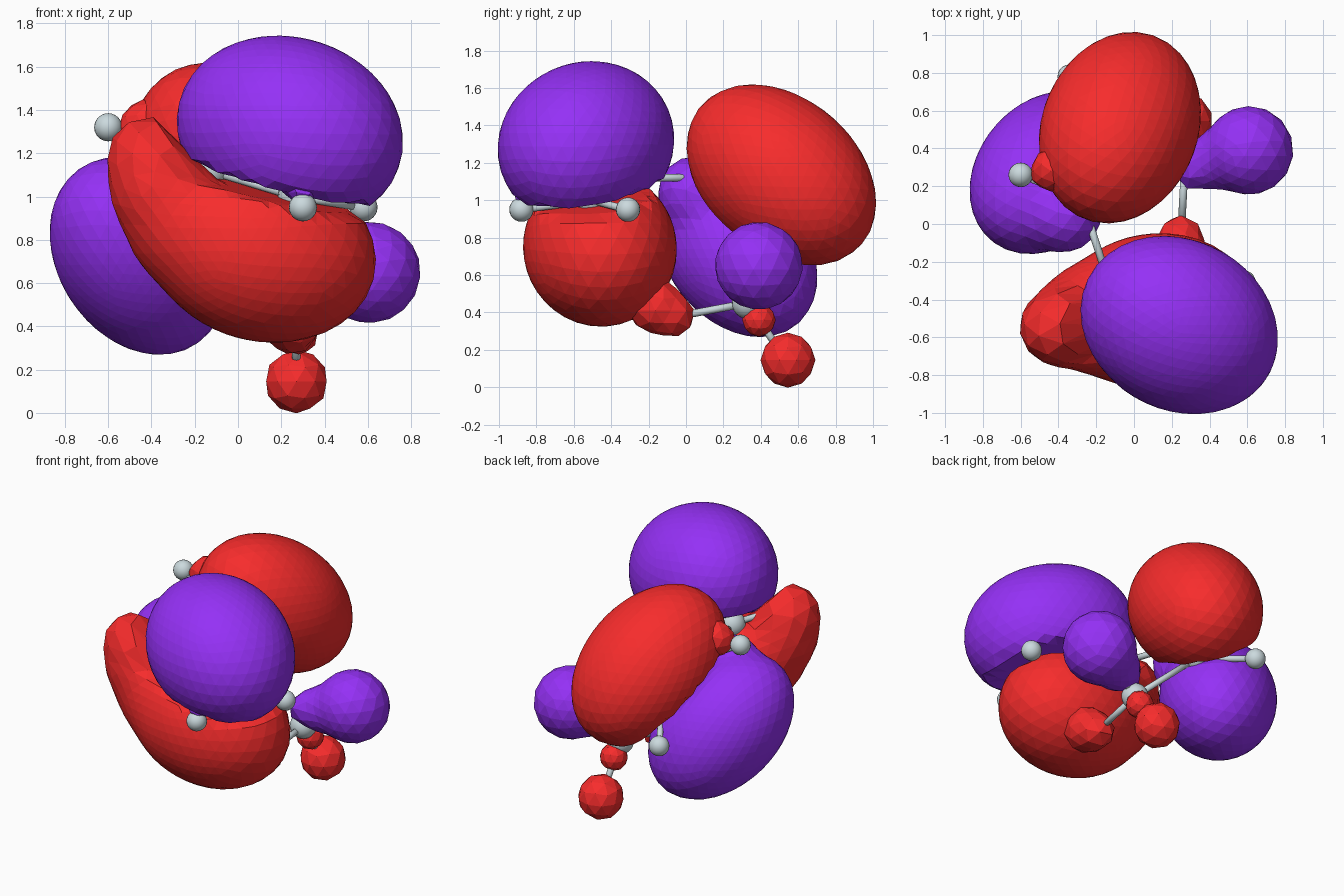
import bpy, bmesh, math
from mathutils import Vector

if "Cube" in bpy.data.objects:
    bpy.data.objects.remove(bpy.data.objects["Cube"])


def material(name, rgb):
    m = bpy.data.materials.new(name)
    m.diffuse_color = (*rgb, 1)
    m.use_nodes = True
    m.node_tree.nodes["Principled BSDF"].inputs["Base Color"].default_value = m.diffuse_color
    return m


RED = material("red_phase", (0.93, 0.025, 0.025))
PURPLE = material("purple_phase", (0.3, 0.03, 0.92))
PALE = material("pale_atoms", (0.6, 0.7, 0.73))


def add_object(name, bm, mat, smooth=False):
    me = bpy.data.meshes.new(name)
    bm.to_mesh(me)
    bm.free()
    for p in me.polygons:
        p.use_smooth = smooth
    me.materials.append(mat)
    ob = bpy.data.objects.new(name, me)
    bpy.context.collection.objects.link(ob)


def ball(x, y, z, r):
    c = Vector((x, y, z))
    return lambda p: math.exp(3 * (1 - (p - c).length_squared / r ** 2))


def egg(centre, long_dir, normal, radii, plane_point, side, gap=0.02):
    """Ellipsoid (long, cross, normal radii) flattened where it meets the bond plane."""
    c, n, q = Vector(centre), Vector(normal).normalized(), Vector(plane_point)
    u = Vector(long_dir)
    u = (u - n * u.dot(n)).normalized()
    w = n.cross(u)
    a, b, h = radii

    def field(p):
        if (p - q).dot(n) * side < gap:
            return 0
        d = p - c
        s = (d.dot(u) / a) ** 2 + (d.dot(w) / b) ** 2 + (d.dot(n) / h) ** 2
        return math.exp(3 * (1 - s))
    return field


def lobe(name, mat, centre, fields, detail):
    """Faceted skin around a blended group of balls and eggs."""
    c = Vector(centre)

    def inside(p):
        return sum(f(p) for f in fields) > 1

    bm = bmesh.new()
    bmesh.ops.create_icosphere(bm, subdivisions=detail, radius=1)
    for v in bm.verts:
        d = v.co.normalized()
        t = 1.0
        while t > 0.02 and not inside(c + d * t):
            t -= 0.02
        lo, hi = t, t + 0.02
        for _ in range(6):
            mid = (lo + hi) / 2
            if inside(c + d * mid):
                lo = mid
            else:
                hi = mid
        v.co = c + d * lo
    add_object(name, bm, mat)


def atom(name, co, r):
    bm = bmesh.new()
    bmesh.ops.create_uvsphere(bm, u_segments=20, v_segments=12, radius=r)
    bmesh.ops.translate(bm, verts=bm.verts, vec=co)
    add_object(name, bm, PALE, True)


def bond(name, a, b):
    a, b = Vector(a), Vector(b)
    bm = bmesh.new()
    bmesh.ops.create_cone(bm, cap_ends=True, segments=12, radius1=0.02, radius2=0.02,
                          depth=(b - a).length)
    bm.transform((b - a).to_track_quat('Z', 'Y').to_matrix().to_4x4())
    bmesh.ops.translate(bm, verts=bm.verts, vec=(a + b) / 2)
    add_object(name, bm, PALE, True)


# Carbon chain, and hydrogens with the index of the carbon they hang on
carbons = [(0.27, -0.51, 1.0), (-0.13, -0.32, 1.12), (-0.28, 0.14, 1.12),
           (-0.13, 0.45, 0.82), (0.27, 0.33, 0.45)]
hydrogens = [(0, (0.30, -0.88, 0.95)), (0, (0.58, -0.31, 0.95)), (1, (-0.42, -0.54, 1.24)),
             (2, (-0.60, 0.26, 1.32)), (3, (-0.34, 0.78, 0.75)), (4, (0.27, 0.54, 0.14)),
             (4, (0.25, -0.04, 0.38)), (4, (0.61, 0.41, 0.62))]
for i, co in enumerate(carbons):
    atom(f"carbon_{i + 1}", co, 0.085)
    if i:
        bond(f"chain_bond_{i}", carbons[i - 1], co)
for i, (k, co) in enumerate(hydrogens):
    atom(f"hydrogen_{i + 1}", co, 0.065)
    bond(f"hydrogen_bond_{i + 1}", carbons[k], co)

# Front pair of lobes, above and below the front bond plane
FRONT_N, FRONT_P = (0.233, -0.115, 0.966), carbons[0]
lobe("front_upper_lobe", PURPLE, (0.235, -0.535, 1.36),
     [egg((0.24, -0.535, 1.30), (0.84, -0.45, -0.26), FRONT_N, (0.55, 0.45, 0.435),
          FRONT_P, 1, 0.05)], 4)
lobe("front_upper_tip", PURPLE, (0.3, -0.82, 1.07),
     [ball(0.30, -0.86, 1.02, 0.06), ball(0.29, -0.79, 1.10, 0.12)], 2)
lobe("front_lower_lobe", RED, (0.0, -0.47, 0.8),
     [egg((0.115, -0.46, 0.745), (0.97, 0.1, -0.22), FRONT_N, (0.53, 0.41, 0.415), FRONT_P, -1),
      ball(-0.42, -0.55, 1.19, 0.18), ball(-0.38, -0.54, 1.04, 0.21),
      ball(-0.26, -0.50, 0.89, 0.25)], 4)
lobe("front_lower_tip", RED, (0.25, -0.12, 0.41),
     [ball(0.25, -0.06, 0.38, 0.11), ball(0.24, -0.17, 0.44, 0.15)], 2)

# Back pair of lobes, on both sides of the back bond plane
BACK_N, BACK_P = (0.60, 0.374, 0.706), carbons[2]
lobe("back_upper_lobe", RED, (-0.06, 0.5, 1.13),
     [egg((-0.075, 0.51, 1.135), (0.2, 0.66, -0.72), BACK_N, (0.58, 0.415, 0.41), BACK_P, 1)], 4)
lobe("back_upper_tip", RED, (-0.44, 0.28, 1.32),
     [ball(-0.50, 0.26, 1.33, 0.05), ball(-0.42, 0.29, 1.33, 0.12)], 2)
lobe("back_lower_lobe", PURPLE, (-0.47, 0.26, 0.74),
     [egg((-0.46, 0.272, 0.725), (0.35, 0.5, -0.78), BACK_N, (0.535, 0.37, 0.375), BACK_P, -1),
      ball(-0.36, 0.04, 1.05, 0.18)], 4)

# Small lobes on the end group
lobe("end_side_lobe", PURPLE, (0.52, 0.36, 0.63),
     [ball(0.61, 0.39, 0.65, 0.235), ball(0.41, 0.33, 0.60, 0.14), ball(0.31, 0.28, 0.60, 0.10)], 3)
lobe("end_bottom_lobe", RED, (0.27, 0.545, 0.145), [ball(0.27, 0.545, 0.145, 0.147)], 2)
lobe("end_inner_lobe", RED, (0.28, 0.39, 0.36), [ball(0.28, 0.39, 0.36, 0.09)], 2)
